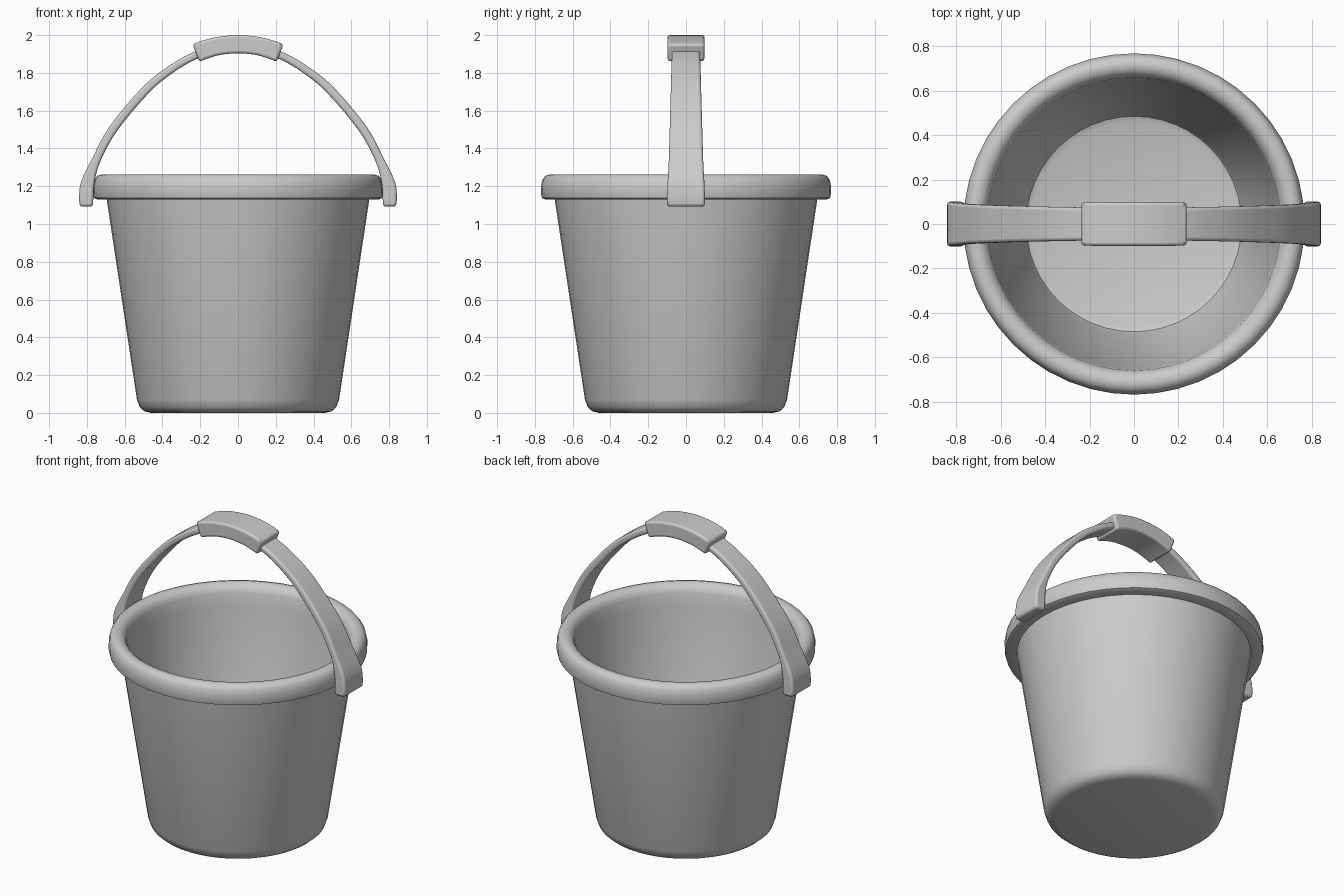
import bpy, bmesh, math
from mathutils import Vector

cube = bpy.data.objects.get("Cube")
if cube:
    bpy.data.objects.remove(cube, do_unlink=True)

grey = bpy.data.materials.new("plain grey")
grey.use_nodes = True
colour = (0.6, 0.6, 0.6, 1)
grey.diffuse_color = colour
grey.node_tree.nodes["Principled BSDF"].inputs["Base Color"].default_value = colour


def finish(name, bm, bevel=0):
    """Turn a bmesh into a smooth-shaded object, with optional rounded edges."""
    bmesh.ops.remove_doubles(bm, verts=bm.verts, dist=1e-5)
    bmesh.ops.recalc_face_normals(bm, faces=bm.faces)
    mesh = bpy.data.meshes.new(name)
    bm.to_mesh(mesh)
    bm.free()
    mesh.materials.append(grey)
    obj = bpy.data.objects.new(name, mesh)
    bpy.context.collection.objects.link(obj)
    bpy.ops.object.select_all(action='DESELECT')
    obj.select_set(True)
    bpy.context.view_layer.objects.active = obj
    if bevel:
        mod = obj.modifiers.new("rounded edges", 'BEVEL')
        mod.width, mod.segments = bevel, 3
        mod.limit_method, mod.angle_limit = 'ANGLE', math.radians(40)
    bpy.ops.object.shade_smooth_by_angle(angle=math.radians(40))


def lathe(name, profile, steps=48):
    bm = bmesh.new()
    verts = [bm.verts.new((r, 0, z)) for r, z in profile]
    edges = [bm.edges.new(pair) for pair in zip(verts, verts[1:])]
    bmesh.ops.spin(bm, geom=verts + edges, cent=(0, 0, 0), axis=(0, 0, 1),
                   angle=math.tau, steps=steps, use_merge=True)
    finish(name, bm)


def smooth_path(points, cuts=4):
    """Catmull-Rom curve through stations of (x, z, thickness, half width)."""
    p = [Vector(q) for q in points]
    p = [2 * p[0] - p[1]] + p + [2 * p[-1] - p[-2]]
    out = []
    for a, b, c, d in zip(p, p[1:], p[2:], p[3:]):
        for i in range(cuts):
            t = i / cuts
            out.append(b + (c - a) * t / 2 + (a - b * 2.5 + c * 2 - d / 2) * t * t
                       + (b * 1.5 - a / 2 - c * 1.5 + d / 2) * t ** 3)
    return out + [p[-2]]


def strap(name, half, bevel):
    """Sweep a flat rectangular section along a path mirrored about x = 0."""
    mirrored = [(-x, z, t, w) for x, z, t, w in reversed(half[:-1])]
    path = smooth_path(half + mirrored)
    bm = bmesh.new()
    rings = []
    for i, (x, z, thick, wide) in enumerate(path):
        before, after = path[max(i - 1, 0)], path[min(i + 1, len(path) - 1)]
        along = Vector((after[0] - before[0], 0, after[1] - before[1])).normalized()
        out = Vector((-along.z, 0, along.x)) * thick / 2
        mid = Vector((x, 0, z))
        side = Vector((0, wide, 0))
        rings.append([bm.verts.new(v) for v in (mid + out + side, mid + out - side,
                                                mid - out - side, mid - out + side)])
    for a, b in zip(rings, rings[1:]):
        for k in range(4):
            n = (k + 1) % 4
            bm.faces.new((a[k], a[n], b[n], b[k]))
    bm.faces.new(rings[0])
    bm.faces.new(rings[-1])
    finish(name, bm, bevel)


# Tapered bucket with rounded foot, hollow inside and thick rolled rim
lathe("bucket", [
    (0, 0), (0.46, 0), (0.495, 0.008), (0.52, 0.03), (0.535, 0.07), (0.695, 1.13),
    (0.745, 1.13), (0.763, 1.138), (0.768, 1.16), (0.768, 1.2), (0.76, 1.235),
    (0.745, 1.255), (0.72, 1.262), (0.695, 1.258), (0.672, 1.24), (0.66, 1.21),
    (0.65, 1.13), (0.495, 0.07), (0.485, 0.05), (0.46, 0.04), (0, 0.04)])

# Curved carrying strap, widening into the lugs on the rim
strap("handle", [
    (-0.803, 1.092, 0.07, 0.1), (-0.803, 1.15, 0.076, 0.1), (-0.795, 1.22, 0.07, 0.097),
    (-0.752, 1.335, 0.046, 0.091), (-0.66, 1.505, 0.046, 0.086),
    (-0.485, 1.713, 0.045, 0.08), (-0.35, 1.822, 0.042, 0.077),
    (-0.235, 1.888, 0.04, 0.075), (-0.12, 1.93, 0.04, 0.075), (0, 1.95, 0.04, 0.075)],
    0.014)

# Thicker hand grip over the top of the strap
strap("hand_grip", [
    (-0.223, 1.905, 0.1, 0.097), (-0.17, 1.925, 0.098, 0.098),
    (-0.1, 1.943, 0.096, 0.098), (0, 1.952, 0.096, 0.098)], 0.02)
